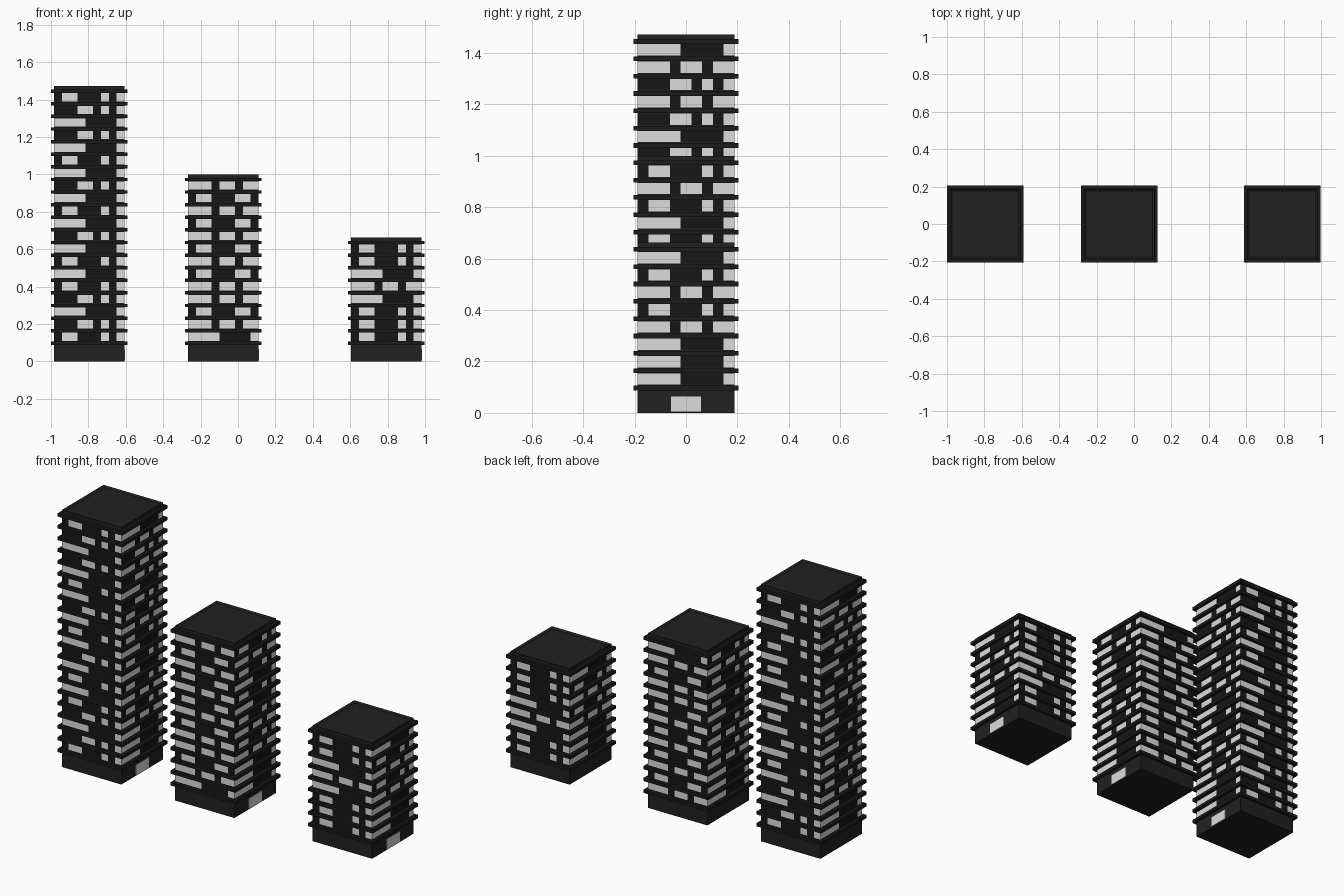
import bpy
import bmesh
from math import pi
from mathutils import Matrix, Vector

cube = bpy.data.objects.get("Cube")
if cube:
    bpy.data.objects.remove(cube, do_unlink=True)


def material(name, color):
    mat = bpy.data.materials.new(name)
    mat.use_nodes = True
    rgba = (*color, 1)
    mat.diffuse_color = rgba
    mat.node_tree.nodes["Principled BSDF"].inputs["Base Color"].default_value = rgba
    return mat


WALL = material("charcoal wall", (0.015, 0.015, 0.015))
LEDGE = material("dark ledge", (0.011, 0.011, 0.012))
DARK = material("unlit glass", (0.008, 0.008, 0.008))
LIT = material("lit glass", (0.72, 0.72, 0.70))

HALF, LEDGE_HALF = 0.188, 0.205      # half widths of wall and ledge
BASE, PITCH = 0.088, 0.0674          # first ledge height and storey height
LEDGE_H, SILL, HEAD = 0.018, 0.022, 0.066
COLUMNS = 9

# Lit window columns for each kind of storey
LIT_COLUMNS = {"A": "01238", "B": "1268", "C": "3468", "D": "0124578", "E": "1267"}
RIGHT_ROWS = "AAADBDBABABDBCACDCDA"


def finish(bm, name, mats, x):
    mesh = bpy.data.meshes.new(name)
    bm.to_mesh(mesh)
    bm.free()
    for mat in mats:
        mesh.materials.append(mat)
    obj = bpy.data.objects.new(name, mesh)
    obj.location.x = x
    bpy.context.collection.objects.link(obj)
    return obj


def add_box(bm, half, z0, z1):
    mat = Matrix.Translation((0, 0, (z0 + z1) / 2)) @ Matrix.Diagonal((2 * half, 2 * half, z1 - z0, 1))
    return bmesh.ops.create_cube(bm, size=1, matrix=mat)["verts"]


def build_walls(name, x, floors):
    bm = bmesh.new()
    add_box(bm, HALF, 0, BASE + SILL)
    for i in range(1, floors):
        z = BASE + i * PITCH
        add_box(bm, HALF, z + HEAD - PITCH, z + SILL)
    # Parapet block with a shallow sunken roof
    top = BASE + floors * PITCH
    verts = add_box(bm, HALF, top + HEAD - PITCH, top + 0.036)
    roof = max({f for v in verts for f in v.link_faces}, key=lambda f: f.calc_center_median().z)
    bmesh.ops.inset_region(bm, faces=[roof], thickness=0.015)
    bmesh.ops.translate(bm, verts=list(roof.verts), vec=(0, 0, -0.008))
    finish(bm, name + "_walls", [WALL], x)


def build_ledges(name, x, floors):
    bm = bmesh.new()
    for i in range(floors + 1):
        z = BASE + i * PITCH
        add_box(bm, LEDGE_HALF, z, z + LEDGE_H)
    finish(bm, name + "_ledges", [LEDGE], x)


def build_windows(name, x, floors, front_rows):
    bm = bmesh.new()
    step = 2 * HALF / COLUMNS
    sides = (front_rows, RIGHT_ROWS, front_rows[::-1], RIGHT_ROWS)
    panes = []
    for side, rows in enumerate(sides):
        turn = Matrix.Rotation(side * pi / 2, 3, "Z")
        for i in range(floors):
            z0, z1 = BASE + i * PITCH + SILL, BASE + i * PITCH + HEAD
            for col in range(COLUMNS):
                a = -HALF + col * step
                b = a + step
                corners = ((a, z0), (b, z0), (b, z1), (a, z1))
                face = bm.faces.new([bm.verts.new(turn @ Vector((u, -HALF, z))) for u, z in corners])
                panes.append((face, str(col) in LIT_COLUMNS[rows[i]]))
    # Sink every pane into its frame
    bmesh.ops.inset_individual(bm, faces=[f for f, _ in panes], thickness=0.006, depth=-0.004)
    for face, lit in panes:
        face.material_index = 2 if lit else 1
    bmesh.ops.remove_doubles(bm, verts=list(bm.verts), dist=0.0001)
    finish(bm, name + "_windows", [WALL, DARK, LIT], x)


def build_door(name, x):
    bm = bmesh.new()
    mat = Matrix.Translation((HALF, 0, 0.034)) @ Matrix.Diagonal((0.006, 0.118, 0.058, 1))
    bmesh.ops.create_cube(bm, size=1, matrix=mat)
    finish(bm, name + "_door", [LIT], x)


towers = (
    ("tall_tower", -0.795, "BCACBABACABACABACACB"),
    ("middle_tower", -0.079, "ADEDDEDEDEDED"),
    ("short_tower", 0.793, "BBBADABB"),
)
for name, x, rows in towers:
    build_walls(name, x, len(rows))
    build_ledges(name, x, len(rows))
    build_windows(name, x, len(rows), rows)
    build_door(name, x)
